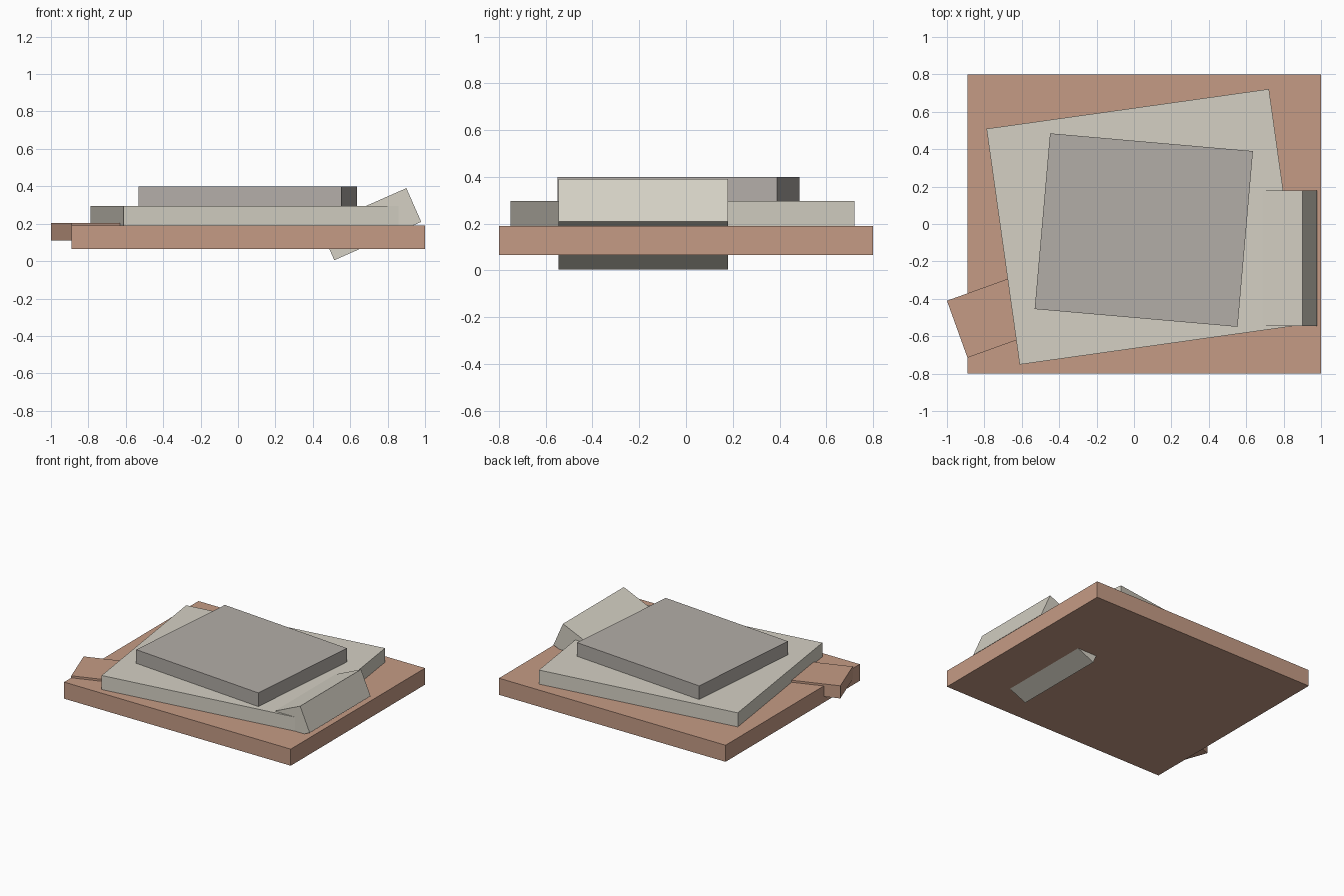
import bpy
from math import radians

default = bpy.data.objects.get("Cube")
if default:
    bpy.data.objects.remove(default, do_unlink=True)


def material(name, rgb):
    mat = bpy.data.materials.new(name)
    mat.use_nodes = True
    mat.diffuse_color = (*rgb, 1)
    mat.node_tree.nodes["Principled BSDF"].inputs["Base Color"].default_value = (*rgb, 1)
    return mat


clay = material("clay brown", (0.56, 0.33, 0.235))
cream = material("pale stone", (0.66, 0.63, 0.55))
grey = material("warm grey", (0.45, 0.42, 0.39))


def slab(name, size, centre, mat, turn=0, tilt=0):
    """Flat-sided block, turned about z and tilted about y (degrees)."""
    bpy.ops.mesh.primitive_cube_add(size=1, location=centre,
                                    rotation=(0, radians(tilt), radians(turn)))
    obj = bpy.context.object
    obj.name = name
    obj.scale = size
    bpy.ops.object.transform_apply(location=False, rotation=False, scale=True)
    obj.data.materials.append(mat)
    return obj


# Stacked slabs, each turned a little
slab("base_slab", (1.89, 1.6, 0.125), (0.055, 0, 0.1275), clay)
slab("middle_slab", (1.525, 1.273, 0.106), (0.055, -0.015, 0.243), cream, turn=8)
slab("top_slab", (1.089, 0.943, 0.104), (0.0525, -0.0325, 0.347), grey, turn=-5)

# Leaning block that passes through the base
slab("leaning_block", (0.508, 0.725, 0.197), (0.7075, -0.1825, 0.1975), cream, tilt=-23.8)

# Small block sticking out past the left-hand edge of the base
slab("side_block", (0.5, 0.324, 0.095), (-0.71, -0.478, 0.1575), clay, turn=19.8)
